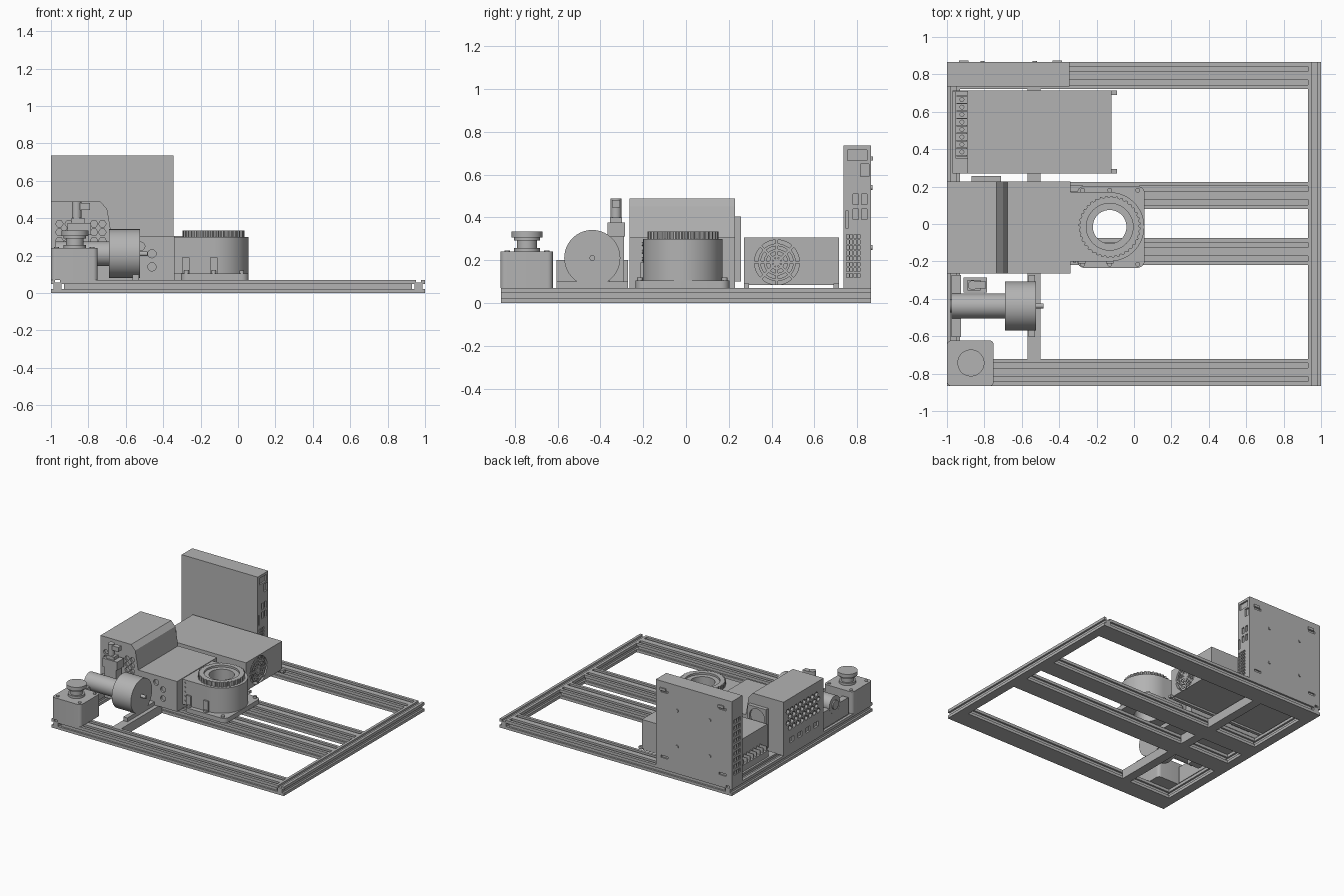
import bpy, bmesh, math
from mathutils import Vector

cube = bpy.data.objects.get("Cube")
if cube:
    bpy.data.objects.remove(cube, do_unlink=True)

grey = bpy.data.materials.new("plain_grey")
grey.use_nodes = True
grey.diffuse_color = (0.45, 0.45, 0.45, 1)
grey.node_tree.nodes["Principled BSDF"].inputs["Base Color"].default_value = grey.diffuse_color


def prism(name, pts, axis, a, b):
    """Extrude a 2D outline along an axis from a to b."""
    place = {"X": lambda p, t: (t, p[0], p[1]),
             "Y": lambda p, t: (p[0], t, p[1]),
             "Z": lambda p, t: (p[0], p[1], t)}[axis]
    bm = bmesh.new()
    low = [bm.verts.new(place(p, a)) for p in pts]
    high = [bm.verts.new(place(p, b)) for p in pts]
    bm.faces.new(low)
    bm.faces.new(high)
    n = len(pts)
    for i in range(n):
        j = (i + 1) % n
        bm.faces.new((low[i], low[j], high[j], high[i]))
    bmesh.ops.recalc_face_normals(bm, faces=bm.faces)
    me = bpy.data.meshes.new(name)
    bm.to_mesh(me)
    bm.free()
    me.materials.append(grey)
    ob = bpy.data.objects.new(name, me)
    bpy.context.collection.objects.link(ob)
    return ob


def box(name, x, y, z):
    return prism(name, [(x[0], y[0]), (x[1], y[0]), (x[1], y[1]), (x[0], y[1])], "Z", *z)


def circle(c, r, n=48, start=0.0, sweep=math.tau):
    return [(c[0] + r * math.cos(start + sweep * i / n),
             c[1] + r * math.sin(start + sweep * i / n)) for i in range(n)]


def cyl(name, c, r, axis, a, b, n=48):
    return prism(name, circle(c, r, n), axis, a, b)


def rounded(x, y, r):
    """Outline of a rectangle with rounded corners."""
    centres = [(x[1] - r, y[1] - r), (x[0] + r, y[1] - r), (x[0] + r, y[0] + r), (x[1] - r, y[0] + r)]
    pts = []
    for k, c in enumerate(centres):
        pts += circle(c, r, 7, k * math.pi / 2, math.pi * 7 / 12)
    return pts


def cut(ob, cutters):
    """Subtract cutters from a part and delete them."""
    for c in cutters:
        m = ob.modifiers.new("cut", "BOOLEAN")
        m.operation, m.object, m.solver = "DIFFERENCE", c, "EXACT"
    bpy.context.view_layer.update()
    ev = ob.evaluated_get(bpy.context.evaluated_depsgraph_get())
    me = bpy.data.meshes.new_from_object(ev)
    ob.modifiers.clear()
    ob.data = me
    for c in cutters:
        bpy.data.objects.remove(c, do_unlink=True)


# Slotted frame
TOP = 0.07


def rail(name, axis, centre, width, a, b, slots):
    h, d = width / 2, 0.014
    side = [(h, 0), (h, 0.022), (h - d, 0.022), (h - d, 0.048), (h, 0.048), (h, TOP)]
    pts = list(side)
    for c in slots:
        pts += [(c + d, TOP), (c + d, TOP - 0.015), (c - d, TOP - 0.015), (c - d, TOP)]
    pts += [(-u, v) for u, v in reversed(side)]
    return prism(name, [(u + centre, v) for u, v in pts], axis, a, b)


for label, y in (("front", -0.793), ("mid_front", -0.148), ("mid_back", 0.152), ("back", 0.793)):
    rail(label + "_rail", "X", y, 0.144, -0.93, 0.93, (0.036, -0.036))
rail("right_end_bar", "Y", -0.965, 0.07, -0.865, 0.865, (0,))
rail("left_end_bar", "Y", 0.965, 0.07, -0.865, 0.865, (0,))
for i, (a, b) in enumerate(((-0.721, -0.22), (-0.076, 0.08), (0.224, 0.721))):
    box(f"cross_bar_{i}", (-0.57, -0.5), (a, b), (0, TOP))

# Upright computer case
case = box("computer_case", (-1, -0.345), (0.735, 0.865), (TOP, 0.735))
ports = [((0.755, 0.845), (0.665, 0.715)), ((0.815, 0.855), (0.59, 0.65)),
         ((0.78, 0.805), (0.46, 0.51)), ((0.82, 0.845), (0.46, 0.51)),
         ((0.78, 0.805), (0.39, 0.44)), ((0.82, 0.845), (0.39, 0.44)), ((0.745, 0.76), (0.35, 0.43))]
cutters = [box("c", (-0.357, -0.3), y, z) for y, z in ports]
cutters += [box("c", (-0.357, -0.3), (0.75 + 0.017 * i, 0.762 + 0.017 * i), (0.12 + 0.026 * j, 0.138 + 0.026 * j))
            for i in range(4) for j in range(8)]
cutters += [box("c", (-1.1, -0.988), (0.755 + 0.03 * i, 0.775 + 0.03 * i), (0.15 + 0.05 * j, 0.18 + 0.05 * j))
            for i in range(3) for j in range(9)]
cutters += [box("c", (x - 0.03, x + 0.03), (0.855, 0.9), (z, z + 0.018))
            for x in (-0.92, -0.42) for z in (0.14, 0.65)]
cut(case, cutters)
for x in (-0.81, -0.53):
    for z in (0.26, 0.54):
        cyl("case_screw", (x, z), 0.012, "Y", 0.86, 0.872, 12)
for x in (-0.91, -0.41):
    box("case_stud", (x - 0.025, x + 0.025), (0.86, 0.874), (0.665, 0.685))

# Power supply with fan grille and terminal strip
psu = box("power_supply", (-0.89, -0.12), (0.27, 0.715), (0.085, 0.305))
fan = (0.425, 0.19)
cut(psu, [cyl("c", fan, 0.105, "X", -0.16, -0.05)])
for r in (0.035, 0.062, 0.088):
    ring = cyl("grille_ring", fan, r, "X", -0.128, -0.121, 32)
    cut(ring, [cyl("c", fan, r - 0.012, "X", -0.2, -0.05, 32)])
for k in range(4):
    t = k * math.pi / 4
    u, v = Vector((math.cos(t), math.sin(t))) * 0.107, Vector((-math.sin(t), math.cos(t))) * 0.006
    f = Vector(fan)
    prism("grille_spoke", [f + u + v, f - u + v, f - u - v, f + u - v], "X", -0.129, -0.122)
box("supply_tray", (-0.97, -0.89), (0.27, 0.715), (0.085, 0.1))
box("supply_wall", (-0.97, -0.89), (0.705, 0.715), (0.1, 0.22))
box("terminal_base", (-0.955, -0.89), (0.35, 0.71), (0.1, 0.15))
for i in range(9):
    y = 0.365 + 0.04 * i
    box("terminal_fin", (-0.95, -0.892), (y - 0.003, y + 0.003), (0.15, 0.185))
    if i < 8:
        cyl("terminal_screw", (-0.92, y + 0.02), 0.013, "Z", 0.15, 0.163, 12)
for y in (0.27, 0.69):
    box("supply_tab", (-0.12, -0.092), (y, y + 0.025), (0.07, 0.09))
    box("supply_foot", (-0.95, -0.13), (y, y + 0.025), (TOP, 0.086))

# Controller housing, tall at one end
outline = [(-1, TOP), (-0.34, TOP), (-0.34, 0.305), (-0.675, 0.305),
           (-0.7, 0.45), (-0.735, 0.488), (-1, 0.488)]
housing = prism("controller_housing", outline, "Y", -0.265, 0.228)
cutters = [cyl("c", (-0.2 + 0.05 * i + 0.025 * (j % 2), 0.26 + 0.045 * j), 0.021, "X", -1.1, -0.98, 6)
           for i in range(8) for j in range(4)]
cutters += [box("c", (-1.1, -0.985), (y, y + 0.05), (0.14, 0.18)) for y in (-0.2, -0.1, 0, 0.1)]
cutters += [cyl("c", (x, z), 0.02, "Y", -0.4, -0.25, 6)
            for x in (-0.955, -0.905, -0.77, -0.725) for z in (0.28, 0.325, 0.37)]
cutters += [cyl("c", (x, z), 0.022, "Y", -0.4, -0.25, 20)
            for x, z in ((-0.46, 0.21), (-0.46, 0.14), (-0.52, 0.25))]
cut(housing, cutters)
vent = box("housing_fan", (-0.87, -0.71), (0.228, 0.257), (0.1, 0.405))
cut(vent, [cyl("c", (-0.79, z), 0.065, "Y", 0.24, 0.3, 32) for z in (0.18, 0.325)])

# Robot arm base with ribbed mounting ring
ARM = (-0.13, -0.015)
shoe = prism("arm_foot", rounded((-0.305, 0.057), (-0.235, 0.203), 0.04), "Z", TOP, 0.105)
body = prism("arm_body", [(-0.34, -0.2), (-0.13, -0.2)] + circle(ARM, 0.185, 40, -math.pi / 2, math.pi * 40 / 39)
             + [(-0.34, 0.17)], "Z", 0.105, 0.3)
teeth = []
for i in range(72):
    teeth += circle(ARM, 0.166 if i % 2 else 0.158, 2, math.tau * i / 72, math.tau / 60)
ring = prism("arm_ring", teeth, "Z", 0.3, 0.335)
for part in (shoe, body, ring):
    cut(part, [cyl("c", ARM, 0.09, "Z", 0, 0.5)])
cut(ring, [cyl("c", ARM, 0.125, "Z", 0.32, 0.5)])
for x in (-0.275, -0.13, 0.02):
    for y in (-0.215, 0.18):
        cyl("foot_bolt", (x, y), 0.013, "Z", 0.1, 0.12, 16)
for x in (-0.28, -0.13):
    box("arm_lug", (x - 0.02, x + 0.02), (-0.212, -0.16), (0.105, 0.19))
for i in range(5):
    cyl("body_screw", (-0.318, 0.135 + 0.035 * i), 0.008, "Y", -0.205, -0.19, 12)

# Emergency stop
prism("stop_box", rounded((-1, -0.75), (-0.867, -0.622), 0.025), "Z", TOP, 0.24)
STOP = (-0.872, -0.743)
for name, r, a, b in (("stop_collar", 0.06, 0.24, 0.258), ("stop_neck", 0.047, 0.258, 0.292),
                      ("stop_flare", 0.06, 0.292, 0.305), ("stop_button", 0.072, 0.305, 0.333)):
    cyl(name, STOP, r, "Z", a, b)
for x in (-0.97, -0.78):
    for y in (-0.835, -0.65):
        cyl("stop_screw", (x, y), 0.013, "Z", 0.235, 0.245, 16)

# Vacuum pump on two cradles
PUMP = (-0.438, 0.21)
for name, r, a, b in (("pump_motor", 0.066, -0.975, -0.69), ("pump_drum", 0.131, -0.69, -0.525),
                      ("pump_shaft", 0.013, -0.525, -0.485), ("pump_cap", 0.035, -0.985, -0.975)):
    cyl(name, PUMP, r, "X", a, b, 56)
for name, a, b, r in (("motor_cradle", -0.975, -0.925, 0.067), ("drum_cradle", -0.565, -0.53, 0.12)):
    cradle = box(name, (a, b), (-0.605, -0.272), (TOP, 0.2 if r < 0.1 else 0.1))
    cut(cradle, [cyl("c", PUMP, r, "X", -1.2, 0)])

# Valve beside the pump
for name, x, y, z in (("valve_stand", (-0.9, -0.8), (-0.36, -0.29), (TOP, 0.31)),
                      ("valve_body", (-0.912, -0.785), (-0.367, -0.285), (0.31, 0.375)),
                      ("valve_neck", (-0.89, -0.82), (-0.355, -0.3), (0.375, 0.4)),
                      ("valve_elbow", (-0.85, -0.79), (-0.345, -0.308), (0.445, 0.48))):
    box(name, x, y, z)
cyl("valve_stem", (-0.863, -0.327), 0.025, "Z", 0.4, 0.488, 24)

# Keep hard edges crisp and round parts smooth
bpy.ops.object.select_all(action="DESELECT")
for ob in bpy.context.collection.objects:
    if ob.type == "MESH":
        ob.select_set(True)
        bpy.context.view_layer.objects.active = ob
bpy.ops.object.shade_smooth_by_angle(angle=math.radians(25))
